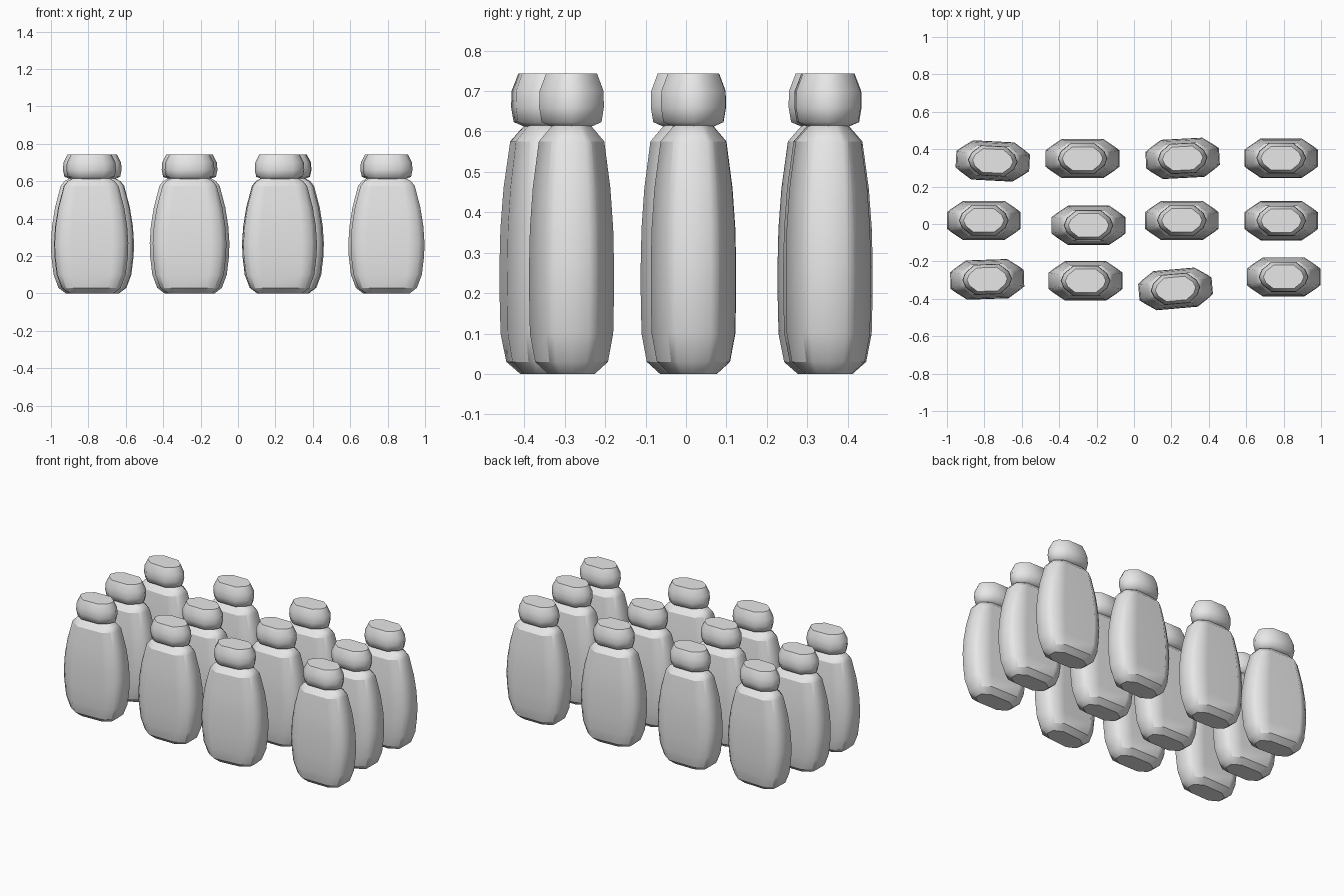
import bpy, bmesh, math

cube = bpy.data.objects.get("Cube")
if cube:
    bpy.data.objects.remove(cube, do_unlink=True)

grey = bpy.data.materials.new("plain_grey")
grey.use_nodes = True
grey.diffuse_color = (0.8, 0.8, 0.8, 1)
grey.node_tree.nodes["Principled BSDF"].inputs["Base Color"].default_value = (0.8, 0.8, 0.8, 1)


def ring_section(quarter):
    """Mirror a quarter outline, starting on the +x axis, into a full loop."""
    half = quarter + [(-x, y) for x, y in reversed(quarter)]
    return half + [(x, -y) for x, y in reversed(half[1:-1])]


def loft(name, section, rows, panel=None):
    """Stack scaled sections; panel gives the heights and width of the labels."""
    bm = bmesh.new()
    rings = [[bm.verts.new((x * hx, y * hy, z)) for x, y in section] for z, hx, hy in rows]
    n = len(section)
    labels = set()
    for i, (low, high) in enumerate(zip(rings, rings[1:])):
        for k in range(n):
            j = (k + 1) % n
            face = bm.faces.new((low[k], low[j], high[j], high[k]))
            if panel:
                inside = panel[0] <= rows[i][0] and rows[i + 1][0] <= panel[1]
                if inside and all(abs(section[m][1]) >= panel[2] for m in (k, j)):
                    labels.add(face)
    ends = {bm.faces.new(rings[0][::-1]), bm.faces.new(rings[-1])}
    for face in bm.faces:
        face.smooth = True
    # crisp borders around the labels and the flat ends
    for edge in bm.edges:
        a, b = edge.link_faces
        if (a in labels) != (b in labels) or a in ends or b in ends:
            edge.smooth = False
    mesh = bpy.data.meshes.new(name)
    bm.to_mesh(mesh)
    bm.free()
    mesh.materials.append(grey)
    return mesh


# Bottle body: flattened, chamfered section with a bulging profile
body = loft(
    "bottle_body",
    ring_section([(1, 0), (1, .42), (.87, .61), (.56, 1)]),
    [(0, .118, .057), (.03, .157, .09), (.1, .183, .103), (.2, .195, .105),
     (.27, .197, .105), (.36, .191, .103), (.46, .175, .096), (.575, .145, .081),
     (.6, .125, .06), (.614, .1, .048)],
    panel=(.03, .575, .6))

# Rounded cap
cap = loft(
    "bottle_cap",
    ring_section([(1, 0), (.88, .48), (.5, 1)]),
    [(.61, .09, .045), (.623, .125, .074), (.66, .133, .08),
     (.7, .13, .079), (.743, .108, .063)])

# Place the bottles: x, y, turn in degrees
bottles = [
    (-.755, .337, -3), (-.275, .35, 0), (.26, .351, 3), (.787, .352, 0),
    (-.803, .019, 0), (-.243, -.007, 0), (.256, .019, 0), (.787, .018, 0),
    (-.785, -.296, 2), (-.259, -.304, 0), (.222, -.347, 5), (.8, -.283, 0),
]
for number, (x, y, turn) in enumerate(bottles, 1):
    for mesh in (body, cap):
        part = bpy.data.objects.new(f"{mesh.name}_{number:02d}", mesh)
        part.location = (x, y, 0)
        part.rotation_euler.z = math.radians(turn)
        bpy.context.collection.objects.link(part)
        if mesh is body:
            weighted = part.modifiers.new("even_label_shading", 'WEIGHTED_NORMAL')
            weighted.keep_sharp = True
            weighted.weight = 80
